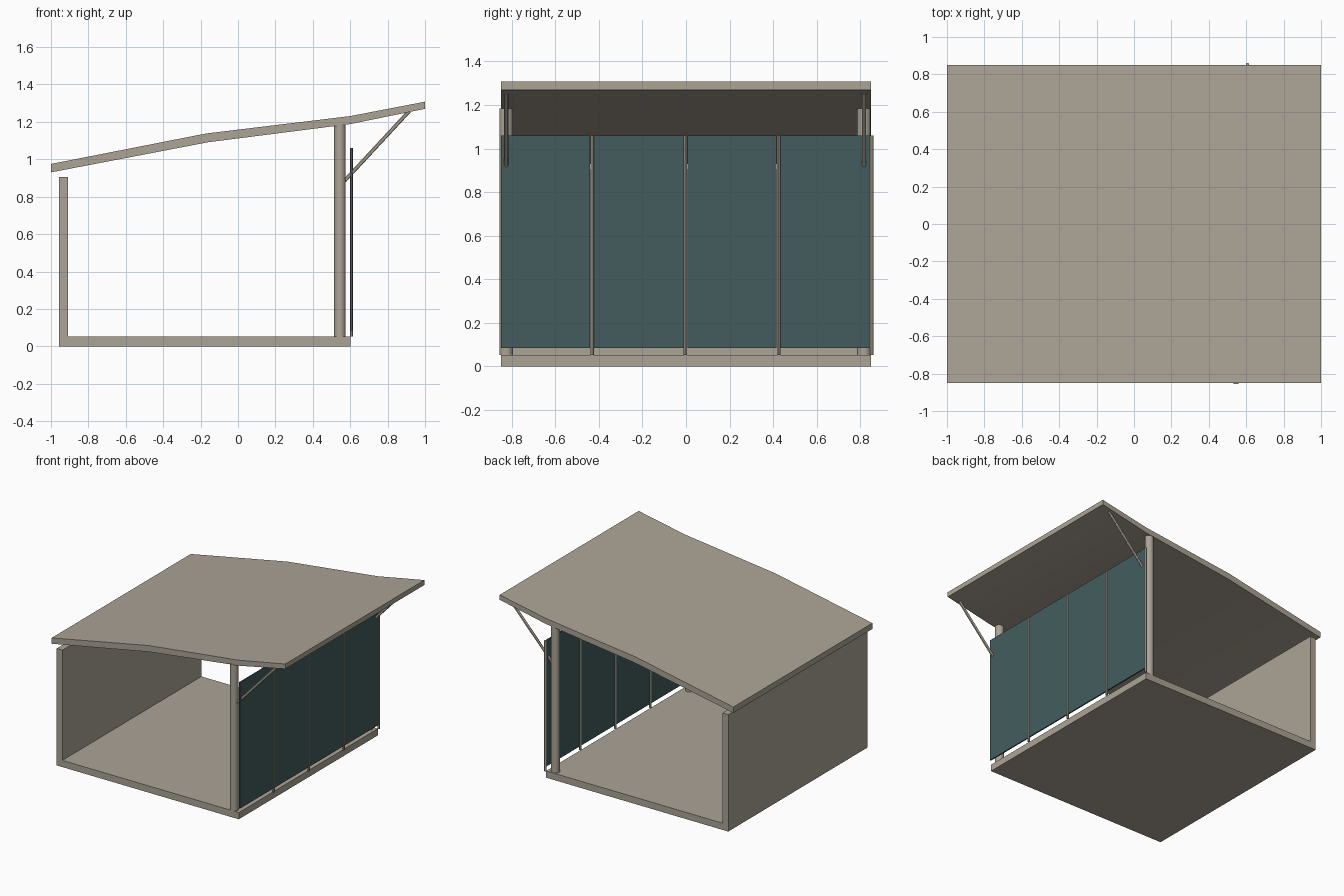
import bpy
import bmesh
from mathutils import Vector

cube = bpy.data.objects.get("Cube")
if cube:
    bpy.data.objects.remove(cube, do_unlink=True)


def material(name, rgb):
    mat = bpy.data.materials.new(name)
    mat.use_nodes = True
    mat.diffuse_color = (*rgb, 1)
    mat.node_tree.nodes["Principled BSDF"].inputs["Base Color"].default_value = (*rgb, 1)
    return mat


STONE = material("warm_beige", (0.413, 0.371, 0.305))
GLASS = material("dark_teal", (0.056, 0.108, 0.110))


def finish(bm, name, mat, smooth=False):
    bmesh.ops.recalc_face_normals(bm, faces=bm.faces)
    mesh = bpy.data.meshes.new(name)
    bm.to_mesh(mesh)
    bm.free()
    mesh.materials.append(mat)
    obj = bpy.data.objects.new(name, mesh)
    bpy.context.collection.objects.link(obj)
    if smooth:
        bpy.ops.object.select_all(action="DESELECT")
        obj.select_set(True)
        bpy.context.view_layer.objects.active = obj
        bpy.ops.object.shade_smooth_by_angle()
    return obj


def extrude_profile(name, points, y0, y1, mat, smooth=False):
    """Extrude an x-z outline along y."""
    bm = bmesh.new()
    face = bm.faces.new([bm.verts.new((x, y0, z)) for x, z in points])
    geom = bmesh.ops.extrude_face_region(bm, geom=[face])["geom"]
    moved = [v for v in geom if isinstance(v, bmesh.types.BMVert)]
    bmesh.ops.translate(bm, verts=moved, vec=(0, y1 - y0, 0))
    return finish(bm, name, mat, smooth)


def rod(name, start, end, radius, mat, sides=24):
    """Cylinder between two points."""
    start, end = Vector(start), Vector(end)
    axis = end - start
    bm = bmesh.new()
    bmesh.ops.create_cone(bm, cap_ends=True, segments=sides, radius1=radius,
                          radius2=radius, depth=axis.length)
    turn = axis.to_track_quat("Z", "Y").to_matrix().to_4x4()
    bmesh.ops.transform(bm, matrix=turn, verts=bm.verts)
    bmesh.ops.translate(bm, verts=bm.verts, vec=(start + end) / 2)
    return finish(bm, name, mat, True)


HALF = 0.85
FLOOR = 0.052

# Floor slab and rear wall as one L-shaped section
extrude_profile("floor_and_wall",
                [(-0.957, 0), (0.602, 0), (0.602, FLOOR), (-0.908, FLOOR),
                 (-0.908, 0.905), (-0.957, 0.905)], -HALF, HALF, STONE)

# Folded roof slab
top = [(-1, 0.975), (-0.17, 1.138), (0.6, 1.231), (1, 1.308)]
bottom = [(1, 1.27), (0.6, 1.188), (-0.16, 1.091), (-1, 0.93)]
extrude_profile("roof", top + bottom, -HALF, HALF, STONE, True)

# Columns and the diagonal braces that carry the overhang
for side, y in (("front", -0.825), ("back", 0.817)):
    rod(side + "_column", (0.545, y, FLOOR), (0.545, y, 1.185), 0.031, STONE)
    rod(side + "_brace", (0.57, y, 0.885), (0.915, y, 1.257), 0.010, STONE, 12)

# Glazed screen: four panels, each followed by a slim upright
PITCH = 0.428
for i in range(4):
    y0 = -HALF + i * PITCH
    y1 = y0 + PITCH - 0.018
    extrude_profile(f"glass_panel_{i + 1}",
                    [(0.602, 0.085), (0.612, 0.085), (0.612, 1.06), (0.602, 1.06)],
                    y0, y1, GLASS)
    rod(f"screen_upright_{i + 1}", (0.607, y1 + 0.009, FLOOR),
        (0.607, y1 + 0.009, 1.06), 0.008, STONE, 12)
